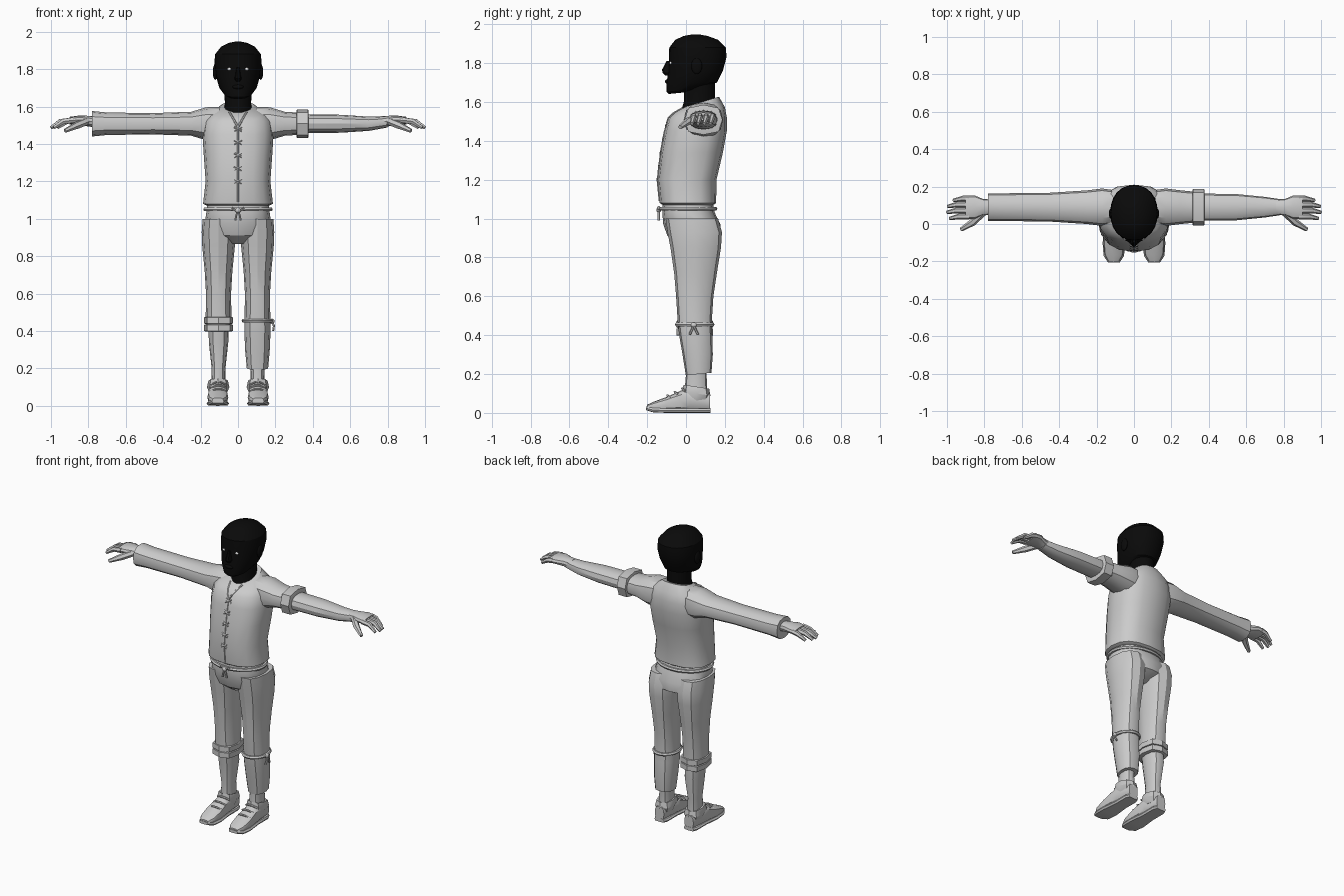
import bpy, bmesh, math
from mathutils import Vector
from mathutils.bvhtree import BVHTree

cube = bpy.data.objects.get("Cube")
if cube:
    bpy.data.objects.remove(cube, do_unlink=True)


def material(name, value):
    mat = bpy.data.materials.new(name)
    mat.use_nodes = True
    colour = (value, value, value, 1)
    mat.diffuse_color = colour
    mat.node_tree.nodes["Principled BSDF"].inputs["Base Color"].default_value = colour
    return mat


GREY = material("light_grey", .6)
BLACK = material("near_black", .003)
WHITE = material("eye_white", .8)
SIDES = (1, -1)


def select_only(obj):
    bpy.ops.object.select_all(action="DESELECT")
    obj.select_set(True)
    bpy.context.view_layer.objects.active = obj


def finish(obj, mat, degrees=32):
    obj.data.materials.clear()
    obj.data.materials.append(mat)
    select_only(obj)
    bpy.ops.object.shade_smooth_by_angle(angle=math.radians(degrees))
    return obj


def rounded_ring(count, power=2):
    """Unit ring that grows boxier as the power rises."""
    for i in range(count):
        angle = math.tau * i / count
        yield [math.copysign(abs(f) ** (2 / power), f) for f in (math.cos(angle), math.sin(angle))]


def loft(name, centre, rings, axis="z", side=1, count=12, power=2.4, mat=GREY):
    """Skin rings of (position, half_u, half_v, shift_v, tilt) along an axis."""
    bm = bmesh.new()
    loops = []
    for position, half_u, half_v, *extra in rings:
        shift, tilt = (extra + [0, 0])[:2]
        loop = []
        for c, s in rounded_ring(count, power):
            u = centre[0] + c * half_u
            v = centre[1] + shift + s * half_v
            w = position + tilt * s * half_v
            x, y, z = {"z": (u, v, w), "x": (w, u, v), "y": (u, w, v)}[axis]
            loop.append(bm.verts.new((x * side, y, z)))
        loops.append(loop)
    for low, high in zip(loops, loops[1:]):
        for i in range(count):
            j = (i + 1) % count
            bm.faces.new((low[i], low[j], high[j], high[i]))
    bm.faces.new(loops[0])
    bm.faces.new(loops[-1])
    bmesh.ops.recalc_face_normals(bm, faces=bm.faces)
    mesh = bpy.data.meshes.new(name)
    bm.to_mesh(mesh)
    bm.free()
    obj = bpy.data.objects.new(name, mesh)
    bpy.context.collection.objects.link(obj)
    return finish(obj, mat)


def rolled_cuff(name, centre, start, end, half_u, half_v, **options):
    """Band of folded cloth that sits just outside a limb."""
    lip = .003
    inner = (half_u - .012, half_v - .012)
    loft(name, centre, [(start - lip, *inner), (start, half_u, half_v),
                        (end, half_u, half_v), (end + lip, *inner)],
         count=8, power=3, **options)


def cord(name, points, radius, side=1, taper=None, closed=False):
    """Round tube through points, optionally with a radius factor for each."""
    data = bpy.data.curves.new(name, "CURVE")
    data.dimensions = "3D"
    data.bevel_depth = radius
    data.bevel_resolution = 1
    data.use_fill_caps = True
    line = data.splines.new("POLY")
    line.points.add(len(points) - 1)
    line.use_cyclic_u = closed
    for i, (x, y, z) in enumerate(points):
        line.points[i].co = (x * side, y, z, 1)
        line.points[i].radius = taper[i] if taper else 1
    obj = bpy.data.objects.new(name, data)
    bpy.context.collection.objects.link(obj)
    select_only(obj)
    bpy.ops.object.convert(target="MESH")
    finish(bpy.context.object, GREY, 50)


def cord_loop(name, centre, half_x, half_y):
    """Closed cord tied level around a limb or the waist."""
    x, y, z = centre
    points = [(x + c * half_x, y + s * half_y, z) for c, s in rounded_ring(24)]
    cord(name, points, .011, closed=True)


def ball(name, centre, size, mat=GREY):
    bpy.ops.mesh.primitive_uv_sphere_add(segments=12, ring_count=8, location=centre)
    obj = bpy.context.object
    obj.name = name
    obj.scale = size
    finish(obj, mat)


# Shirt body, with a collar higher at the back
shirt = loft("shirt", (0, .02), [
    (1.07, .165, .13, -.01), (1.08, .187, .145, -.01), (1.2, .173, .152, -.015),
    (1.34, .183, .16, .01), (1.45, .19, .16, .03), (1.52, .18, .15, .04),
    (1.56, .155, .13, .05, .1), (1.6, .09, .09, .06, .3)], count=16, power=2.5)

# Front seam, laces and open neck, laid on the cloth
cloth = BVHTree.FromPolygons([v.co for v in shirt.data.vertices],
                             [p.vertices for p in shirt.data.polygons])


def on_front(x, z):
    return cloth.ray_cast(Vector((x, -1, z)), Vector((0, 1, 0)))[0]


cord("shirt_seam", [on_front(0, 1.09 + .05 * i) for i in range(9)], .005)
for row in range(5):
    height = 1.2 + .07 * row
    for slant in SIDES:
        cord("shirt_lace", [on_front(.02 * i, height + .01 * slant * i) for i in (-1, 0, 1)], .006)
for side in SIDES:
    cord("neck_edge", [on_front(.015 * i, 1.49 + .026 * i) for i in range(4)], .006, side)

# Sleeves: long on the right, rolled up on the left
arm = (.09, 1.508)
shoulder = [(.1, .09, .09), (.17, .1, .088), (.25, .09, .064)]
loft("long_sleeve", arm, shoulder + [(.45, .077, .057), (.7, .074, .06), (.78, .074, .068)], "x", -1)
loft("short_sleeve", arm, shoulder + [(.35, .08, .058)], "x")
rolled_cuff("rolled_sleeve_cuff", arm, .315, .375, .098, .077, axis="x")
loft("bare_forearm", arm, [
    (.35, .073, .05), (.55, .07, .048), (.7, .055, .038), (.8, .04, .03, .01)], "x")

# Hands
for side in SIDES:
    loft("palm", arm, [
        (.76, .04, .03, .01), (.81, .045, .028, .015), (.85, .062, .024, .02), (.9, .062, .02, .017)],
        "x", side)
    for i, reach in enumerate((.965, .995, 1, .985)):
        y = .136 - .032 * i
        cord("finger", [(.88, y, 1.527), (reach - .05, y, 1.52), (reach, y - .01, 1.487)],
             .0155, side, (1.1, 1, .6))
    cord("thumb", [(.81, .06, 1.52), (.86, .01, 1.5), (.925, -.03, 1.47)], .018, side, (1.1, 1.1, .6))

# Trouser hips, waist cord and bow
loft("trouser_hips", (0, .03), [
    (1.07, .165, .13, -.02), (1.03, .17, .135, -.017), (.97, .178, .147),
    (.91, .15, .135, .01), (.865, .05, .065)], count=16)
cord_loop("waist_cord", (0, .01, 1.05), .175, .141)
knot = Vector((0, -.14, 1.045))
ball("waist_knot", knot, (.016, .013, .014))
for side in SIDES:
    cord("waist_bow", [knot, knot + Vector((.03, 0, .015)), knot + Vector((.035, 0, 0))], .006, side)
    cord("waist_tail", [knot, knot + Vector((.01, 0, -.03)), knot + Vector((.015, 0, -.055))], .006, side)

# Trouser legs
leg = (.104, .045)
thigh = [(1, .085, .135, -.015), (.93, .09, .14), (.85, .087, .13, .005),
         (.72, .074, .11, .004), (.6, .067, .096), (.46, .069, .087)]
loft("left_trouser_leg", leg, thigh + [(.4, .07, .085, .005), (.3, .066, .078, .015),
                                       (.2, .057, .066, .02, .1)])
loft("right_trouser_leg", leg, thigh + [(.42, .068, .087)], side=-1)
for bottom in (.4, .44):
    rolled_cuff("rolled_trouser_cuff", leg, bottom, bottom + .033, .077, .095, side=-1)

# Left knee cord, knotted on the outside
cord_loop("knee_cord", (*leg, .455), .074, .091)
knot = Vector((.182, .04, .452))
ball("knee_knot", knot, (.013, .016, .014))
for turn in SIDES:
    cord("knee_tail", [knot, knot + Vector((.01, .01 * turn, -.025)),
                       knot + Vector((.006, .022 * turn, -.05))], .006)

# Calves and shoes
for side in SIDES:
    loft("calf", leg, [(.45, .054, .075), (.34, .052, .073, .01), (.2, .037, .053, .008),
                       (.08, .04, .06, .005)], side=side)
    loft("shoe_sole", (.108, .012), [
        (.125, .035, .012), (.1, .047, .012), (0, .047, .012), (-.1, .06, .012),
        (-.17, .055, .012, .003), (-.205, .032, .01, .012)], "y", side, 8, 5)
    loft("shoe_upper", (.108, .06), [
        (.124, .033, .045, -.005), (.02, .048, .06, .01), (-.03, .05, .053),
        (-.1, .056, .036, -.014), (-.165, .05, .024, -.026), (-.2, .03, .012, -.03)],
        "y", side, power=2.8)
    loft("shoe_collar", (.106, .053), [
        (.06, .044, .06), (.1, .06, .073, 0, -.15), (.135, .052, .066, 0, -.15),
        (.13, .037, .054, 0, -.15)], side=side, count=8)
    for row in range(3):
        y, z = -.02 - .038 * row, .126 - .018 * row
        cord("shoe_lace", [(leg[0] + .028 * i, y + .015 * (abs(i) > 1), z - .014 * (abs(i) > 1))
                           for i in (-1.5, -.5, .5, 1.5)], .006, side)

# Neck and head
face = (0, .05)
loft("neck", face, [(1.565, .075, .09, .01, .3), (1.62, .07, .08, .02, .2), (1.7, .075, .08, .02)],
     count=16, power=2, mat=BLACK)
loft("head", face, [
    (1.645, .04, .04, -.1, .1), (1.66, .07, .09, -.06, .1), (1.7, .1, .13, -.02),
    (1.76, .117, .14), (1.83, .127, .148, .01), (1.88, .122, .146, .01),
    (1.92, .09, .11, .005), (1.94, .05, .06), (1.947, .015, .02)], count=24, power=2.2, mat=BLACK)
loft("nose", (0, -.09), [(1.735, .012, .015), (1.75, .02, .03), (1.765, .015, .034), (1.81, .008, .01)],
     count=8, mat=BLACK)
ball("lips", (0, -.096, 1.705), (.03, .012, .012), BLACK)
for side in SIDES:
    ball("ear", (.122 * side, .055, 1.785), (.013, .028, .042), BLACK)
    ball("eye", (.046 * side, -.078, 1.8), (.012, .008, .008), WHITE)
